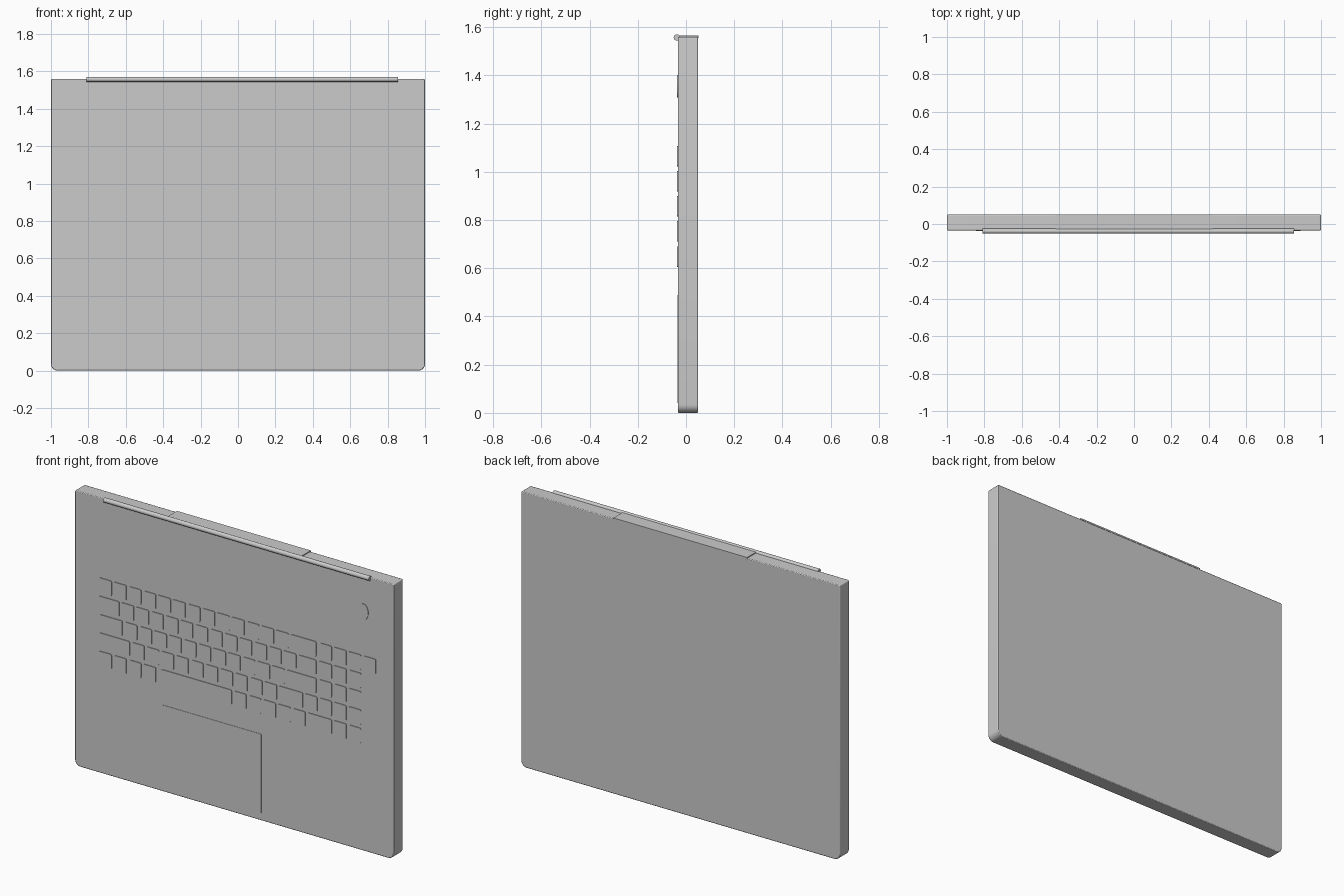
import bpy, bmesh, math

cube = bpy.data.objects.get("Cube")
if cube:
    bpy.data.objects.remove(cube, do_unlink=True)

grey = bpy.data.materials.new("satin grey")
grey.use_nodes = True
colour = (0.6, 0.6, 0.6, 1)
grey.diffuse_color = colour
grey.node_tree.nodes["Principled BSDF"].inputs["Base Color"].default_value = colour

FRONT, BACK, TOP = -0.034, 0.05, 1.56


def finish(name, bm):
    bmesh.ops.recalc_face_normals(bm, faces=bm.faces)
    mesh = bpy.data.meshes.new(name)
    bm.to_mesh(mesh)
    bm.free()
    obj = bpy.data.objects.new(name, mesh)
    bpy.context.collection.objects.link(obj)
    mesh.materials.append(grey)
    return obj


def prism(bm, outline, y0, y1):
    """Extrude an x-z outline from y0 to y1."""
    face = bm.faces.new([bm.verts.new((x, y0, z)) for x, z in outline])
    ext = bmesh.ops.extrude_face_region(bm, geom=[face])["geom"]
    moved = [v for v in ext if isinstance(v, bmesh.types.BMVert)]
    bmesh.ops.translate(bm, vec=(0, y1 - y0, 0), verts=moved)


def rounded(x0, x1, z0, z1, low, high, steps=6):
    """Rectangle outline with separate lower and upper corner radii."""
    pts = []
    for x, z, r, sx, sz, start in ((x1, z0, low, -1, 1, -90), (x1, z1, high, -1, -1, 0),
                                   (x0, z1, high, 1, -1, 90), (x0, z0, low, 1, 1, 180)):
        for i in range(steps + 1):
            a = math.radians(start + 90 * i / steps)
            pts.append((x + sx * r + r * math.cos(a), z + sz * r + r * math.sin(a)))
    return pts


def plate(name, outlines, y0, y1):
    bm = bmesh.new()
    for outline in outlines:
        prism(bm, outline, y0, y1)
    return finish(name, bm)


def smooth(obj):
    bpy.ops.object.select_all(action="DESELECT")
    obj.select_set(True)
    bpy.context.view_layer.objects.active = obj
    bpy.ops.object.shade_smooth_by_angle(angle=math.radians(35))


# Main slab with rounded lower corners
body = plate("body", [rounded(-1, 1, 0, TOP, 0.035, 0.008)], FRONT, BACK)
bevel = body.modifiers.new("soft edges", "BEVEL")
bevel.width, bevel.segments, bevel.limit_method = 0.004, 2, "ANGLE"
smooth(body)

# Raised tab on the hinge edge
plate("hinge_tab", [rounded(-0.42, 0.42, TOP - 0.004, TOP + 0.005, 0.001, 0.001, 1)],
      FRONT + 0.006, BACK + 0.002)

# Long hinge bar
bpy.ops.mesh.primitive_cylinder_add(vertices=24, radius=0.013, depth=1.665,
                                    location=(0.0225, -0.038, 1.557),
                                    rotation=(0, math.pi / 2, 0))
bar = bpy.context.object
bar.name = "hinge_bar"
bar.data.materials.append(grey)
smooth(bar)

# Keyboard rows: (leading wide key, start of run, count, trailing wide key)
LEFT, PITCH, WIDTH, HEIGHT = -0.845, 0.0925, 0.077, 0.085


def run(start, count):
    return [(start + PITCH * i, start + PITCH * i + WIDTH) for i in range(count)]


rows = [
    run(LEFT, 13) + [(0.358, 0.515)],
    [(LEFT, -0.72)] + run(-0.705, 12) + [(0.405, 0.515)],
    [(LEFT, -0.70)] + run(-0.685, 11) + [(0.335, 0.515)],
    [(LEFT, -0.655)] + run(-0.64, 10) + [(0.285, 0.432), (0.447, 0.522)],
    run(LEFT, 4) + [(-0.455, -0.015)] + run(0, 6),
]
for i, spans in enumerate(rows):
    z = 1.022 - 0.104 * i
    spans = spans + run(0.535, 4 if i == 0 else 3)
    plate(f"key_row_{i + 1}",
          [rounded(a, b, z, z + HEIGHT, 0.006, 0.006, 2) for a, b in spans],
          FRONT - 0.004, FRONT + 0.002)

# Touchpad
plate("touchpad", [rounded(-0.45, 0.17, 0.04, 0.49, 0.004, 0.004, 2)],
      FRONT - 0.002, FRONT + 0.002)

# Oval power button
oval = [(0.812 + 0.03 * math.cos(math.tau * i / 32), 1.355 + 0.046 * math.sin(math.tau * i / 32))
        for i in range(32)]
plate("power_button", [oval], FRONT - 0.003, FRONT + 0.002)
